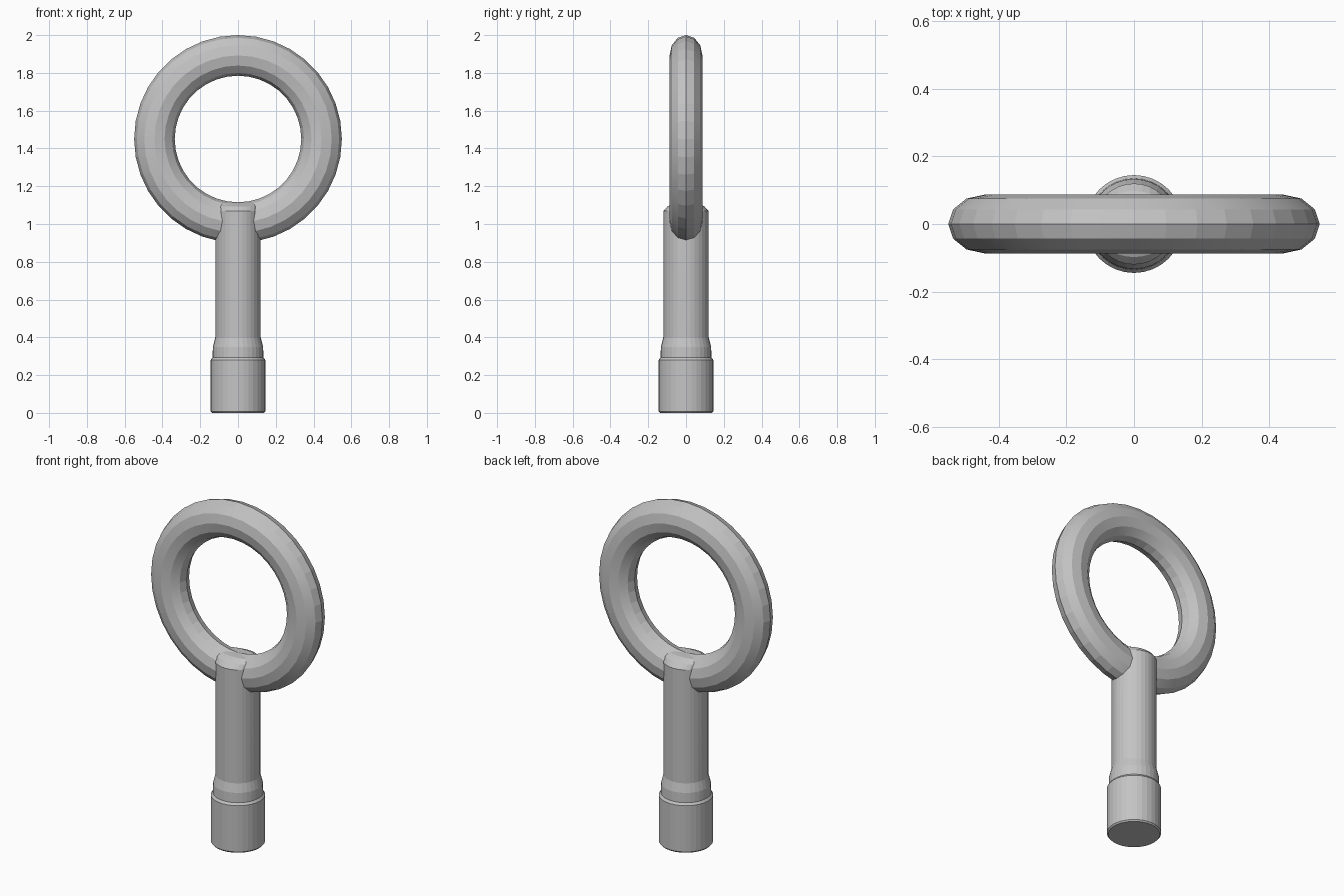
import bpy, bmesh, math

if "Cube" in bpy.data.objects:
    bpy.data.objects.remove(bpy.data.objects["Cube"])

steel = bpy.data.materials.new("grey_steel")
steel.diffuse_color = (0.55, 0.55, 0.55, 1)
steel.use_nodes = True
steel.node_tree.nodes["Principled BSDF"].inputs["Base Color"].default_value = steel.diffuse_color


def finish(name, bm):
    bmesh.ops.recalc_face_normals(bm, faces=bm.faces)
    mesh = bpy.data.meshes.new(name)
    bm.to_mesh(mesh)
    bm.free()
    mesh.materials.append(steel)
    obj = bpy.data.objects.new(name, mesh)
    bpy.context.collection.objects.link(obj)
    return obj


def bridge(bm, a, b):
    n = len(a)
    for i in range(n):
        j = (i + 1) % n
        bm.faces.new((a[i], a[j], b[j], b[i]))


def loft(name, sections, sides=32):
    """Stack of ellipses (rx, ry, z), closed at both ends."""
    bm = bmesh.new()
    rings = []
    for rx, ry, z in sections:
        angles = [2 * math.pi * i / sides for i in range(sides)]
        rings.append([bm.verts.new((rx * math.cos(a), ry * math.sin(a), z)) for a in angles])
    for a, b in zip(rings, rings[1:]):
        bridge(bm, a, b)
    bm.faces.new(rings[0][::-1])
    bm.faces.new(rings[-1])
    return finish(name, bm)


def oval_torus(name, centre_z, major, radial, depth, segments=36, sides=12):
    """Upright ring in the xz plane with an elliptical section."""
    bm = bmesh.new()
    rings = []
    for i in range(segments):
        t = 2 * math.pi * i / segments
        ring = []
        for k in range(sides):
            a = 2 * math.pi * k / sides
            r = major + radial * math.cos(a)
            ring.append(bm.verts.new((r * math.cos(t), depth * math.sin(a),
                                      centre_z + r * math.sin(t))))
        rings.append(ring)
    for i in range(segments):
        bridge(bm, rings[i], rings[(i + 1) % segments])
    return finish(name, bm)


# Handle ring
oval_torus("handle_ring", 1.45, 0.4425, 0.1075, 0.087)

# Stepped foot, shaft and saddle-shaped top that wraps the ring
loft("shaft", [
    (0.138, 0.138, 0.0), (0.145, 0.145, 0.008),
    (0.145, 0.145, 0.28), (0.135, 0.135, 0.293),
    (0.133, 0.133, 0.35), (0.12, 0.12, 0.40),
    (0.12, 0.12, 1.068), (0.119, 0.098, 1.093),
    (0.116, 0.055, 1.112), (0.10, 0.02, 1.114),
])

# Soften the facets but keep the steps crisp
for obj in bpy.data.objects:
    obj.select_set(True)
    bpy.context.view_layer.objects.active = obj
bpy.ops.object.shade_smooth_by_angle(angle=math.radians(8))
